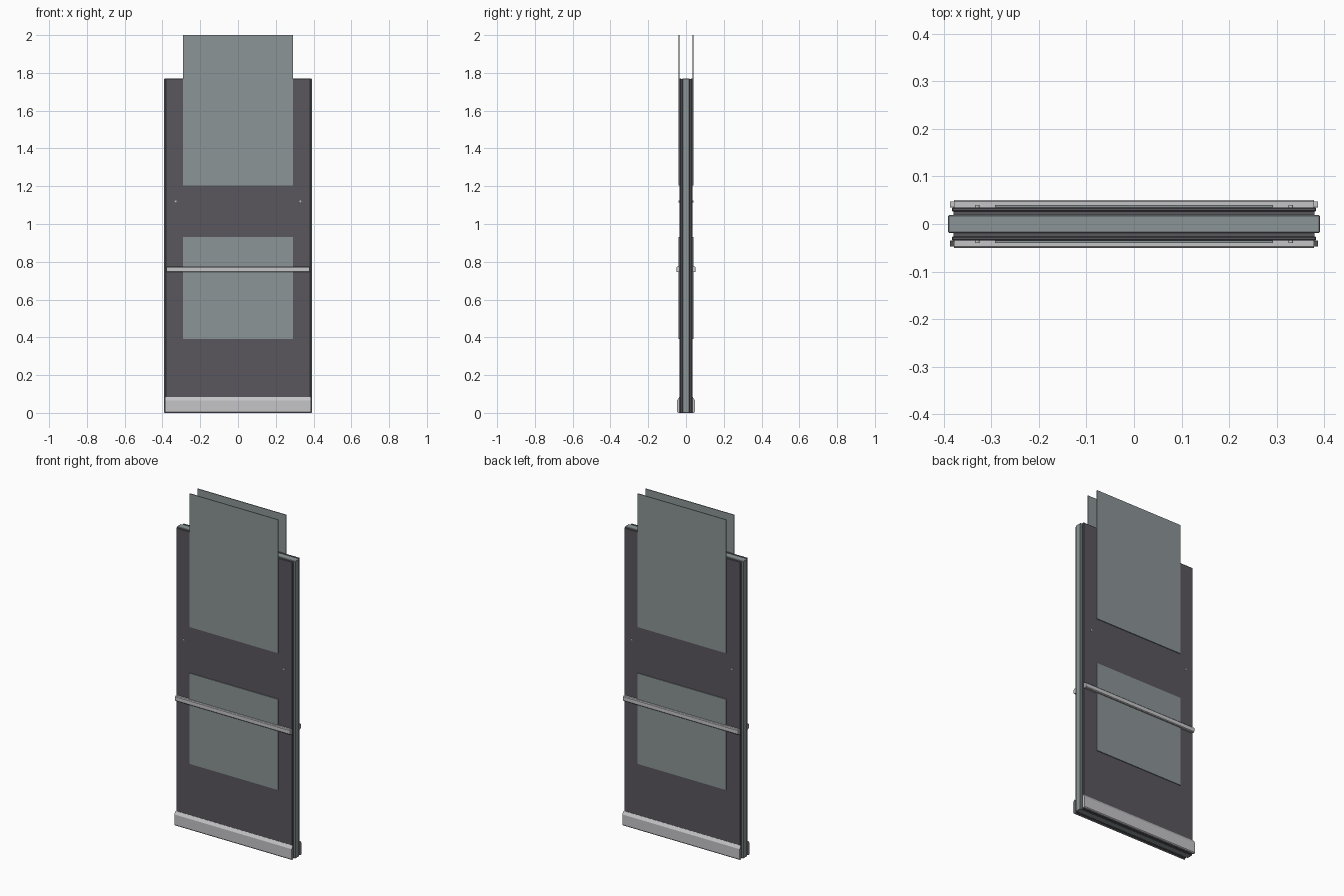
import bpy
import bmesh
from math import pi
from mathutils import Matrix

cube = bpy.data.objects.get("Cube")
if cube:
    bpy.data.objects.remove(cube)


def material(name, rgb):
    m = bpy.data.materials.new(name)
    m.use_nodes = True
    m.diffuse_color = (*rgb, 1)
    m.node_tree.nodes["Principled BSDF"].inputs["Base Color"].default_value = (*rgb, 1)
    return m


charcoal = material("charcoal", (0.10, 0.095, 0.11))
grey_green = material("grey green", (0.26, 0.30, 0.305))
silver = material("silver", (0.56, 0.56, 0.58))


def finish(name, bm, mat):
    bmesh.ops.recalc_face_normals(bm, faces=bm.faces)
    mesh = bpy.data.meshes.new(name)
    bm.to_mesh(mesh)
    bm.free()
    mesh.materials.append(mat)
    obj = bpy.data.objects.new(name, mesh)
    bpy.context.collection.objects.link(obj)
    return obj


def box(name, half_x, y, z, mat, bevel=0):
    """Box centred on x, spanning the y and z ranges."""
    bm = bmesh.new()
    bmesh.ops.create_cube(bm, size=1)
    for v in bm.verts:
        v.co.x *= 2 * half_x
        v.co.y = y[0] if v.co.y < 0 else y[1]
        v.co.z = z[0] if v.co.z < 0 else z[1]
    if bevel:
        bmesh.ops.bevel(bm, geom=bm.edges[:], offset=bevel, segments=1, affect='EDGES')
    return finish(name, bm, mat)


def bar(name, half_x, profile, mat):
    """Sweep a (y, z) profile along x."""
    bm = bmesh.new()
    face = bm.faces.new([bm.verts.new((-half_x, y, z)) for y, z in profile])
    new = bmesh.ops.extrude_face_region(bm, geom=[face])["geom"]
    verts = [g for g in new if isinstance(g, bmesh.types.BMVert)]
    bmesh.ops.translate(bm, verts=verts, vec=(2 * half_x, 0, 0))
    if not face.is_valid or len(bm.faces) < len(profile) + 2:
        bm.faces.new([v for v in bm.verts if v.co.x < 0])
    return finish(name, bm, mat)


# Door core, seen along the edges
box("door_core", 0.391, (-0.019, 0.019), (0, 1.77), grey_green, 0.002)

# The same fittings on both faces
for side, s in (("front", -1), ("back", 1)):
    def span(a, b):
        return sorted((s * a, s * b))

    # Stepped dark skin
    box(side + "_inner_skin", 0.380, span(0.019, 0.028), (0, 1.768), charcoal)
    box(side + "_outer_skin", 0.383, span(0.026, 0.035), (0, 1.77), charcoal, 0.002)

    # Upper and lower sheets
    box(side + "_upper_sheet", 0.292, span(0.035, 0.040), (1.205, 2.0), grey_green)
    box(side + "_lower_sheet", 0.292, span(0.035, 0.040), (0.39, 0.93), grey_green)

    # Push rail with chamfered outer edges
    rail = [(0.035, 0.745), (0.047, 0.745), (0.051, 0.749),
            (0.051, 0.771), (0.047, 0.775), (0.035, 0.775)]
    bar(side + "_rail", 0.379, [(s * y, z) for y, z in rail], silver)

    # Kick plate with a sloped top
    kick = [(0.035, 0), (0.043, 0), (0.047, 0.005), (0.047, 0.066), (0.036, 0.083), (0.035, 0.083)]
    bar(side + "_kick_plate", 0.387, [(s * y, z) for y, z in kick], silver)

    # Small screw heads
    for hand, x in (("left", 0.33), ("right", -0.33)):
        bm = bmesh.new()
        place = Matrix.Translation((x, s * 0.0375, 1.12)) @ Matrix.Rotation(pi / 2, 4, 'X')
        bmesh.ops.create_cone(bm, cap_ends=True, segments=12, radius1=0.005,
                              radius2=0.005, depth=0.005, matrix=place)
        finish(f"{side}_{hand}_screw", bm, silver)
